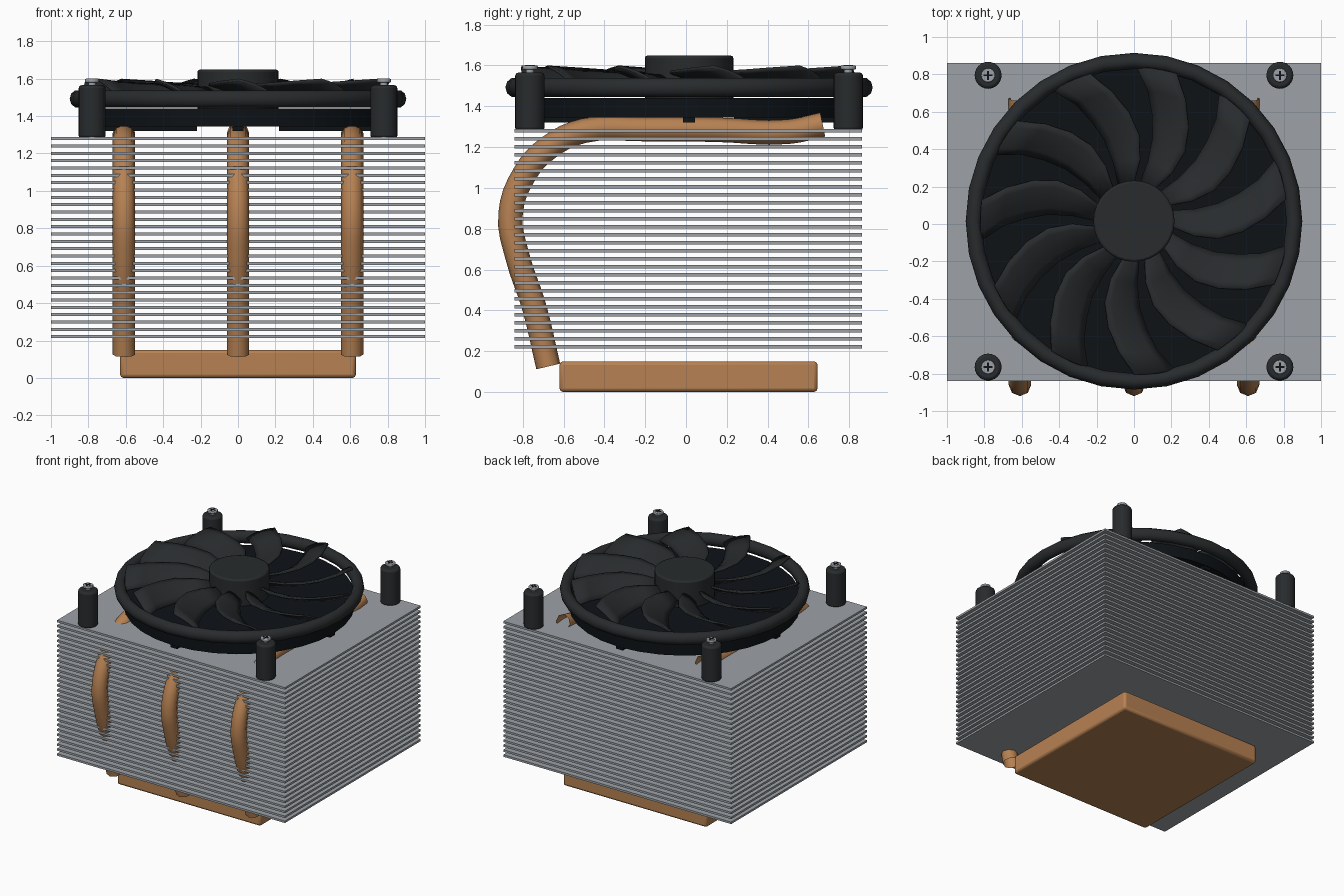
import bpy, bmesh, math
from mathutils import Matrix

if "Cube" in bpy.data.objects:
    bpy.data.objects.remove(bpy.data.objects["Cube"])

FAN_Y = 0.015


def material(name, rgb):
    m = bpy.data.materials.new(name)
    m.diffuse_color = (*rgb, 1)
    m.use_nodes = True
    m.node_tree.nodes["Principled BSDF"].inputs["Base Color"].default_value = m.diffuse_color
    return m


COPPER = material("copper", (0.47, 0.22, 0.085))
METAL = material("metal", (0.34, 0.365, 0.39))
BLACK = material("black_plastic", (0.021, 0.024, 0.026))
DARK = material("shadow_black", (0.004, 0.006, 0.008))


def finish(ob, name, mat, bevel=0, segs=2, angle=35):
    ob.name = name
    ob.data.materials.clear()
    ob.data.materials.append(mat)
    if bevel:
        b = ob.modifiers.new("bevel", 'BEVEL')
        b.width, b.segments, b.limit_method = bevel, segs, 'ANGLE'
    bpy.ops.object.select_all(action='DESELECT')
    ob.select_set(True)
    bpy.context.view_layer.objects.active = ob
    bpy.ops.object.shade_smooth_by_angle(angle=math.radians(angle))
    return ob


def box(name, x0, x1, y0, y1, z0, z1, mat, **kw):
    bpy.ops.mesh.primitive_cube_add(size=1, location=((x0 + x1) / 2, (y0 + y1) / 2, (z0 + z1) / 2))
    ob = bpy.context.object
    ob.scale = (x1 - x0, y1 - y0, z1 - z0)
    bpy.ops.object.transform_apply(location=False, rotation=False, scale=True)
    return finish(ob, name, mat, **kw)


def cylinder(name, x, y, r, z0, z1, mat, sides=24, **kw):
    bpy.ops.mesh.primitive_cylinder_add(vertices=sides, radius=r, depth=z1 - z0,
                                        location=(x, y, (z0 + z1) / 2))
    return finish(bpy.context.object, name, mat, **kw)


def from_bmesh(name, bm, mat, recalc=True, **kw):
    if recalc:
        bmesh.ops.recalc_face_normals(bm, faces=bm.faces)
    me = bpy.data.meshes.new(name)
    bm.to_mesh(me)
    bm.free()
    ob = bpy.data.objects.new(name, me)
    bpy.context.collection.objects.link(ob)
    return finish(ob, name, mat, **kw)


def lathe(name, profile, sides, mat, **kw):
    # closed (radius, z) profile revolved about the fan axis
    bm = bmesh.new()
    rings = []
    for i in range(sides):
        a = math.tau * i / sides
        rings.append([bm.verts.new((r * math.cos(a), FAN_Y + r * math.sin(a), z)) for r, z in profile])
    n = len(profile)
    for i in range(sides):
        p, q = rings[i], rings[(i + 1) % sides]
        for j in range(n):
            k = (j + 1) % n
            bm.faces.new((p[j], q[j], q[k], p[k]))
    return from_bmesh(name, bm, mat, **kw)


# copper base
box("base_plate", -0.63, 0.63, -0.62, 0.645, 0, 0.15, COPPER, bevel=0.018)

# stack of cooling fins
for i in range(28):
    z = 0.213 + i * 0.0392
    box(f"fin_{i + 1:02d}", -1, 1, -0.84, 0.862, z, z + 0.016, METAL)

# heat pipes bending from the base round to the top
PATH = [(-0.675, 0.125), (-0.745, 0.42), (-0.825, 0.66), (-0.86, 0.87), (-0.79, 1.07),
        (-0.67, 1.2), (-0.5, 1.28), (-0.2, 1.288), (0.15, 1.285), (0.5, 1.275), (0.67, 1.31)]
for i, x in enumerate((-0.61, 0, 0.61)):
    cu = bpy.data.curves.new("pipe_path", 'CURVE')
    cu.dimensions = '3D'
    cu.bevel_depth, cu.bevel_resolution, cu.resolution_u = 0.06, 2, 4
    sp = cu.splines.new('BEZIER')
    sp.bezier_points.add(len(PATH) - 1)
    for bp, (y, z) in zip(sp.bezier_points, PATH):
        bp.co = (x, y, z)
        bp.handle_left_type = bp.handle_right_type = 'AUTO'
    ob = bpy.data.objects.new("pipe", cu)
    bpy.context.collection.objects.link(ob)
    bpy.ops.object.select_all(action='DESELECT')
    ob.select_set(True)
    bpy.context.view_layer.objects.active = ob
    bpy.ops.object.convert(target='MESH')
    finish(bpy.context.object, f"heat_pipe_{i + 1}", COPPER, angle=60)

# corner posts with cross-head screws
for x in (-0.78, 0.78):
    for y in (-0.765, 0.795):
        cylinder("fan_post", x, y, 0.072, 1.28, 1.565, BLACK, bevel=0.015)
        cylinder("screw_neck", x, y, 0.02, 1.56, 1.582, METAL, sides=12)
        cylinder("screw_head", x, y, 0.038, 1.58, 1.6, METAL, sides=16, bevel=0.005)
        box("screw_slot_x", x - 0.024, x + 0.024, y - 0.005, y + 0.005, 1.595, 1.602, DARK)
        box("screw_slot_y", x - 0.005, x + 0.005, y - 0.024, y + 0.024, 1.595, 1.602, DARK)

# fan frame: rounded rim, dark backing drum and struts
lathe("fan_rim", [(0.857 + 0.043 * math.cos(math.tau * k / 10), 1.492 + 0.048 * math.sin(math.tau * k / 10))
                  for k in range(10)], 32, BLACK, angle=50)
cylinder("fan_backing", 0, FAN_Y, 0.83, 1.345, 1.44, DARK, sides=32)
for k in range(4):
    s = box(f"fan_strut_{k + 1}", 0.22, 0.82, -0.03, 0.03, 1.32, 1.35, DARK)
    s.matrix_world = Matrix.Translation((0, FAN_Y, 0)) @ Matrix.Rotation(k * math.pi / 2, 4, 'Z') @ s.matrix_world

# hub
cylinder("fan_hub", 0, FAN_Y, 0.217, 1.43, 1.648, BLACK, sides=32, bevel=0.012)

# swept blades: (radius, trailing angle, leading angle, low z, high z)
STATIONS = [(0.2, 82, 58, 1.48, 1.555), (0.33, 77, 52, 1.48, 1.565), (0.46, 77.5, 54, 1.48, 1.575),
            (0.58, 80.5, 60, 1.48, 1.58), (0.7, 84, 67, 1.49, 1.59), (0.82, 89, 74, 1.50, 1.60)]
bm = bmesh.new()
ACROSS = 5
for b in range(11):
    rows = []
    for r, a0, a1, z0, z1 in STATIONS:
        row = []
        for k in range(ACROSS + 1):
            t = k / ACROSS
            a = math.radians(a0 + (a1 - a0) * t + b * 360 / 11)
            z = z0 + (z1 - z0) * t + 0.015 * math.sin(math.pi * t)
            row.append(bm.verts.new((r * math.cos(a), FAN_Y + r * math.sin(a), z)))
        rows.append(row)
    for p, q in zip(rows, rows[1:]):
        for k in range(ACROSS):
            bm.faces.new((p[k + 1], q[k + 1], q[k], p[k]))
for f in bm.faces:
    f.normal_update()
    if f.normal.z < 0:
        f.normal_flip()
blades = from_bmesh("fan_blades", bm, BLACK, recalc=False)
sol = blades.modifiers.new("thickness", 'SOLIDIFY')
sol.thickness, sol.offset = 0.014, -1
